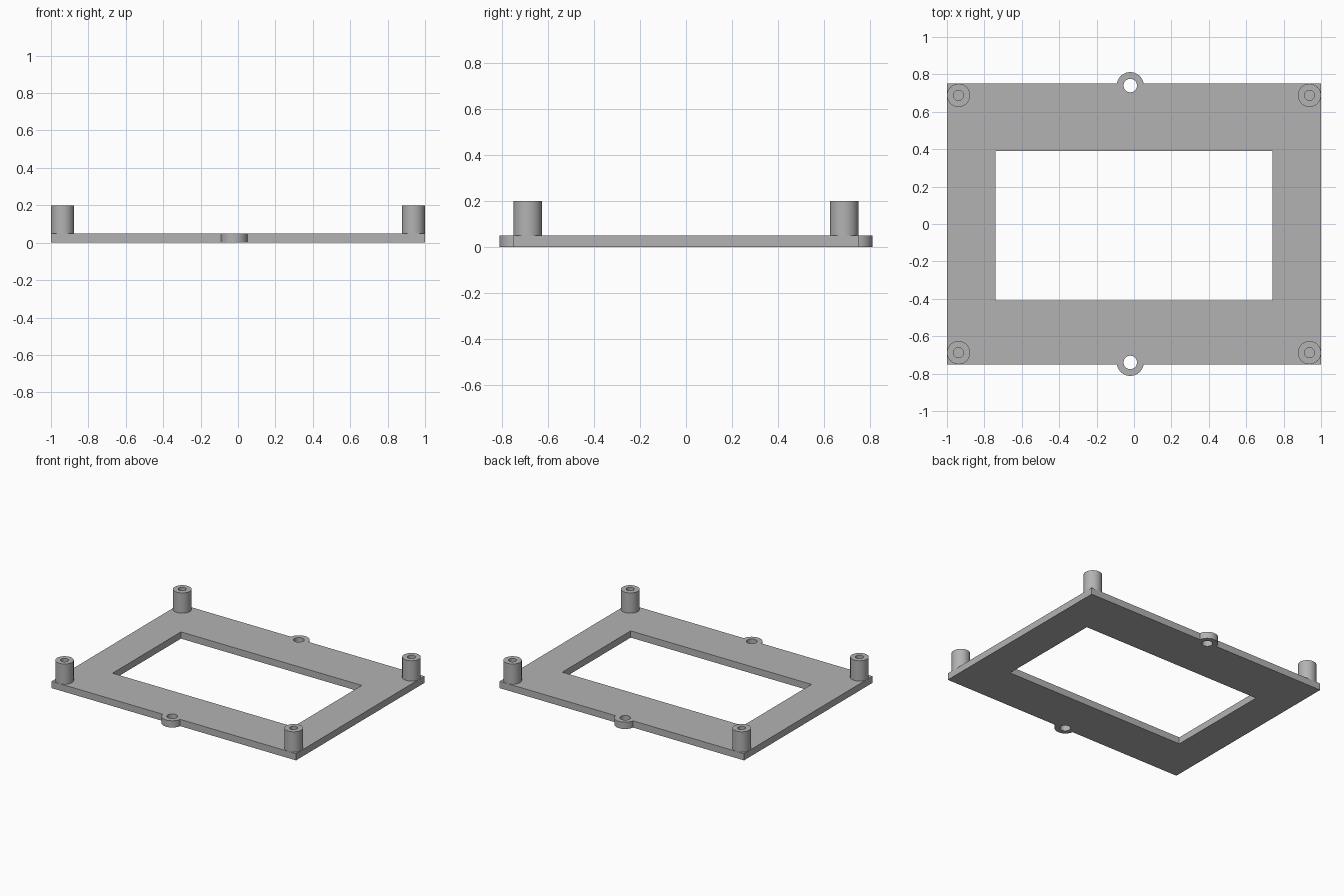
import bpy
import bmesh
import math

cube = bpy.data.objects.get("Cube")
if cube:
    bpy.data.objects.remove(cube, do_unlink=True)

grey = bpy.data.materials.new("plain grey")
grey.use_nodes = True
GREY = (0.45, 0.45, 0.45, 1)
grey.diffuse_color = GREY
grey.node_tree.nodes["Principled BSDF"].inputs["Base Color"].default_value = GREY

THICK = 0.05          # plate thickness
HALF_Y = 0.75         # half depth of the plate
TAB_X, TAB_Y, TAB_R = -0.02, 0.74, 0.072
POST_X, POST_Y, POST_R = 0.938, 0.688, 0.062


def arc(cx, cy, r, start=0.0, end=2 * math.pi, steps=40, closed=True):
    """Points along an arc; a closed circle leaves out the repeated end."""
    count = steps if closed else steps + 1
    return [(cx + r * math.cos(start + (end - start) * i / steps),
             cy + r * math.sin(start + (end - start) * i / steps))
            for i in range(count)]


def rectangle(x0, x1, y0, y1):
    return [(x0, y0), (x1, y0), (x1, y1), (x0, y1)]


def extrude_outlines(name, outlines, z0, z1):
    """Solid from an outer outline and its holes, between two heights."""
    curve = bpy.data.curves.new(name, "CURVE")
    curve.dimensions = "2D"
    curve.fill_mode = "BOTH"
    curve.extrude = (z1 - z0) / 2
    for points in outlines:
        spline = curve.splines.new("POLY")
        spline.points.add(len(points) - 1)
        for point, (x, y) in zip(spline.points, points):
            point.co = (x, y, 0, 1)
        spline.use_cyclic_u = True
    source = bpy.data.objects.new(name + " outline", curve)
    bpy.context.collection.objects.link(source)
    bpy.context.view_layer.update()
    evaluated = source.evaluated_get(bpy.context.evaluated_depsgraph_get())
    mesh = bpy.data.meshes.new_from_object(evaluated)
    bpy.data.objects.remove(source, do_unlink=True)
    bpy.data.curves.remove(curve)

    # Weld caps to walls and lift to height
    bm = bmesh.new()
    bm.from_mesh(mesh)
    bmesh.ops.remove_doubles(bm, verts=bm.verts, dist=0.0001)
    bmesh.ops.translate(bm, verts=bm.verts, vec=(0, 0, (z0 + z1) / 2))
    bmesh.ops.recalc_face_normals(bm, faces=bm.faces)
    bm.to_mesh(mesh)
    bm.free()
    mesh.name = name
    mesh.materials.clear()
    mesh.materials.append(grey)
    obj = bpy.data.objects.new(name, mesh)
    bpy.context.collection.objects.link(obj)
    bpy.ops.object.select_all(action="DESELECT")
    obj.select_set(True)
    bpy.context.view_layer.objects.active = obj
    bpy.ops.object.shade_smooth_by_angle(angle=math.radians(30))
    return obj


# Frame plate with a rounded screw tab on the front and back edges
dip = math.asin((HALF_Y - TAB_Y) / TAB_R)
back_tab = arc(TAB_X, TAB_Y, TAB_R, dip, math.pi - dip, closed=False)
front_tab = arc(TAB_X, -TAB_Y, TAB_R, math.pi + dip, 2 * math.pi - dip, closed=False)
outline = ([(-1, -HALF_Y)] + front_tab + [(1, -HALF_Y), (1, HALF_Y)]
           + back_tab + [(-1, HALF_Y)])
holes = [rectangle(-0.74, 0.74, -0.41, 0.39)]
holes += [arc(TAB_X, side * TAB_Y, 0.036) for side in (-1, 1)]
extrude_outlines("frame_plate", [outline] + holes, 0, THICK)

# Hollow corner posts, sunk slightly into the plate
for y_name, sy in (("front", -1), ("back", 1)):
    for x_name, sx in (("right", -1), ("left", 1)):
        cx, cy = sx * POST_X, sy * POST_Y
        extrude_outlines(f"{y_name}_{x_name}_post",
                         [arc(cx, cy, POST_R), arc(cx, cy, 0.027)],
                         THICK - 0.01, 0.2)
